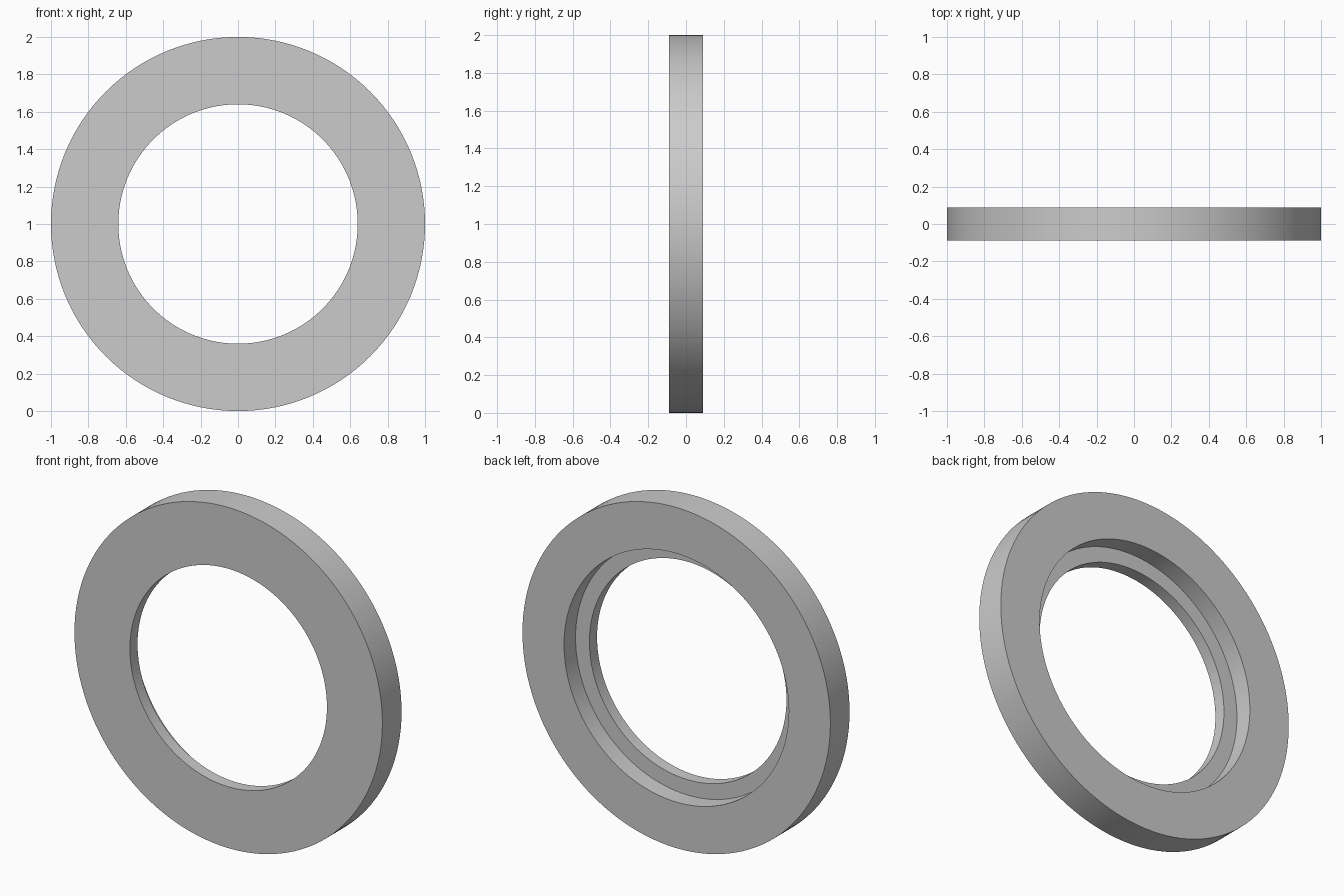
import bpy, bmesh
from math import sin, cos, tau

default_cube = bpy.data.objects.get("Cube")
if default_cube:
    bpy.data.objects.remove(default_cube, do_unlink=True)

SEGMENTS = 128
HALF_DEPTH = 0.089
STEP_Y = -0.018
BORE, RECESS, OUTER = 0.64, 0.73, 1.0

# Plain grey material
grey = bpy.data.materials.new("plain grey")
grey.use_nodes = True
colour = (0.6, 0.6, 0.6, 1)
grey.diffuse_color = colour
grey.node_tree.nodes["Principled BSDF"].inputs["Base Color"].default_value = colour

# Closed cross-section (radius, y): flat front, stepped recess in the back
profile = [(OUTER, -HALF_DEPTH), (OUTER, HALF_DEPTH), (RECESS, HALF_DEPTH),
           (RECESS, STEP_Y), (BORE, STEP_Y), (BORE, -HALF_DEPTH)]

# Sweep the cross-section around the y axis
bm = bmesh.new()
rings = []
for i in range(SEGMENTS):
    a = tau * i / SEGMENTS
    rings.append([bm.verts.new((r * cos(a), y, 1 + r * sin(a))) for r, y in profile])
for i, ring in enumerate(rings):
    after = rings[(i + 1) % SEGMENTS]
    for j in range(len(profile)):
        k = (j + 1) % len(profile)
        bm.faces.new((ring[j], ring[k], after[k], after[j]))
bmesh.ops.recalc_face_normals(bm, faces=bm.faces)

mesh = bpy.data.meshes.new("stepped_ring")
bm.to_mesh(mesh)
bm.free()
mesh.materials.append(grey)
ring_object = bpy.data.objects.new("stepped_ring", mesh)
bpy.context.collection.objects.link(ring_object)

# Smooth walls with crisp rims
bpy.ops.object.select_all(action="DESELECT")
ring_object.select_set(True)
bpy.context.view_layer.objects.active = ring_object
bpy.ops.object.shade_smooth_by_angle()
